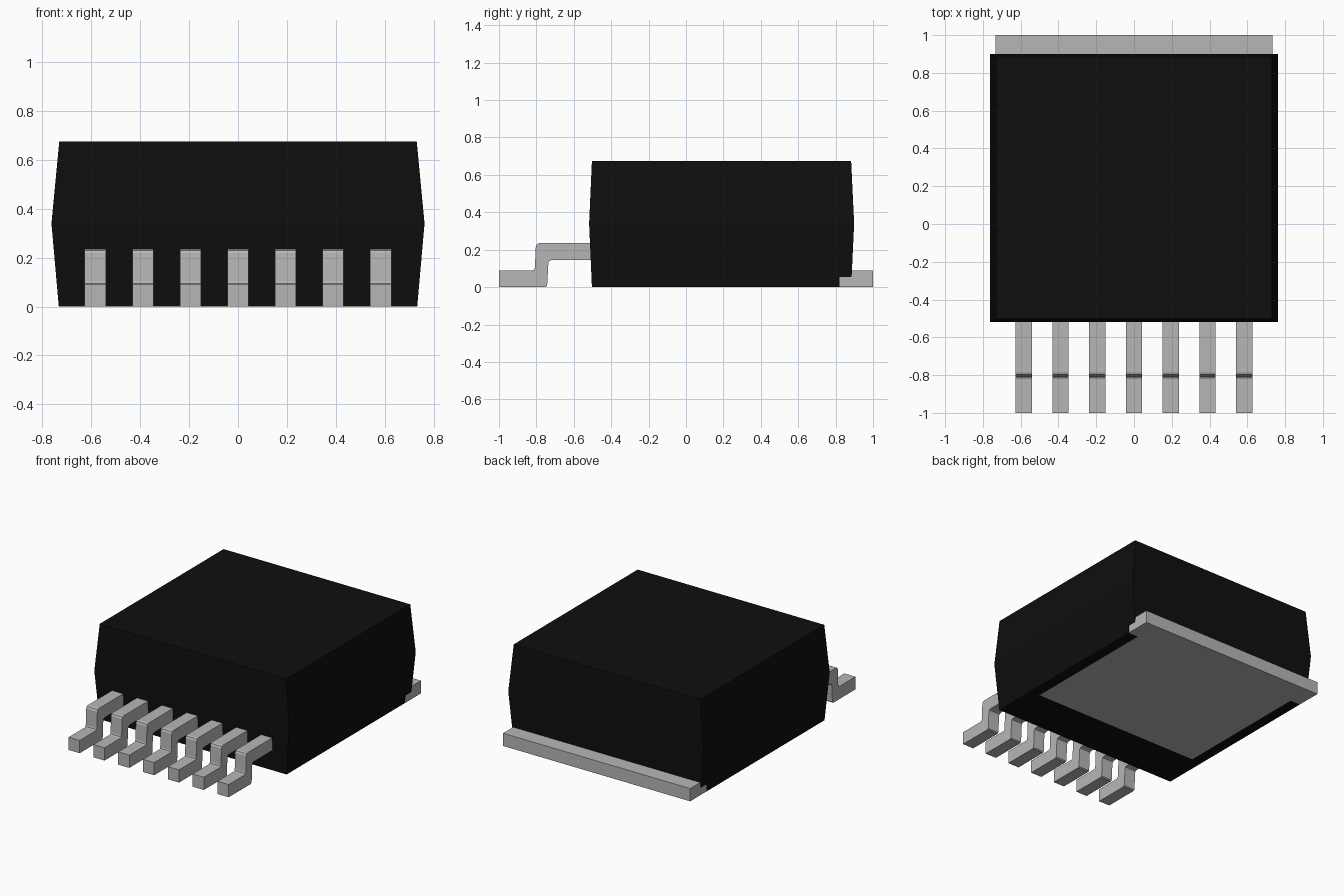
import bpy, bmesh

cube = bpy.data.objects.get("Cube")
if cube:
    bpy.data.objects.remove(cube, do_unlink=True)


def material(name, rgb, roughness, metallic=0.0):
    m = bpy.data.materials.new(name)
    m.use_nodes = True
    m.diffuse_color = (*rgb, 1)
    b = m.node_tree.nodes["Principled BSDF"]
    b.inputs["Base Color"].default_value = (*rgb, 1)
    b.inputs["Roughness"].default_value = roughness
    b.inputs["Metallic"].default_value = metallic
    return m


black = material("black plastic", (0.0045, 0.0045, 0.0045), 0.6)
grey = material("tinned metal", (0.47, 0.47, 0.47), 0.5)


def loft(name, rings, mat):
    """Skin a stack of equal-length rings and cap both ends."""
    bm = bmesh.new()
    loops = [[bm.verts.new(p) for p in ring] for ring in rings]
    n = len(loops[0])
    for a, b in zip(loops, loops[1:]):
        for i in range(n):
            j = (i + 1) % n
            bm.faces.new((a[i], a[j], b[j], b[i]))
    bm.faces.new(loops[0][::-1])
    bm.faces.new(loops[-1])
    bmesh.ops.recalc_face_normals(bm, faces=bm.faces)
    me = bpy.data.meshes.new(name)
    bm.to_mesh(me)
    bm.free()
    me.materials.append(mat)
    ob = bpy.data.objects.new(name, me)
    bpy.context.collection.objects.link(ob)
    return ob


def rect(x, y0, y1, z):
    return [(-x, y0, z), (x, y0, z), (x, y1, z), (-x, y1, z)]


# Moulded body, widest at the parting line
body = loft("body", [rect(0.733, -0.503, 0.883, 0.0),
                     rect(0.763, -0.518, 0.899, 0.34),
                     rect(0.731, -0.503, 0.883, 0.675)], black)

# Step at the back and pocket underneath for the heat slug
cuts = {"step_cutter": (0.9, 0.82, 1.1, 0.055),
        "pocket_cutter": (0.655, -0.185, 0.85, 0.05)}
for name, (x, y0, y1, top) in cuts.items():
    cutter = loft(name, [rect(x, y0, y1, -0.1), rect(x, y0, y1, top)], black)
    cutter.hide_render = True
    mod = body.modifiers.new(name, "BOOLEAN")
    mod.operation = "DIFFERENCE"
    mod.solver = "EXACT"
    mod.object = cutter
    bpy.context.view_layer.objects.active = body
    bpy.ops.object.modifier_apply(modifier=name)
    bpy.data.objects.remove(cutter, do_unlink=True)

# Heat slug: narrow pad below the body, wide tab behind it
outline = [(-0.655, -0.185), (0.655, -0.185), (0.655, 0.82), (0.733, 0.82),
           (0.733, 1.0), (-0.733, 1.0), (-0.733, 0.82), (-0.655, 0.82)]
loft("heat_slug", [[(x, y, z) for x, y in outline] for z in (0.0, 0.09)], grey)

# Seven bent leads along the front
profile = [(-1.0, 0.0), (-0.752, 0.0), (-0.744, 0.006), (-0.742, 0.015),
           (-0.736, 0.128), (-0.731, 0.14), (-0.718, 0.145), (-0.50, 0.145),
           (-0.50, 0.235), (-0.785, 0.235), (-0.797, 0.23), (-0.803, 0.218),
           (-0.808, 0.105), (-0.811, 0.094), (-0.82, 0.09), (-1.0, 0.09)]
for i in range(7):
    x = (i - 3) * 0.1945
    loft(f"lead_{i + 1}", [[(x + s, y, z) for y, z in profile]
                           for s in (-0.0435, 0.0435)], grey)
